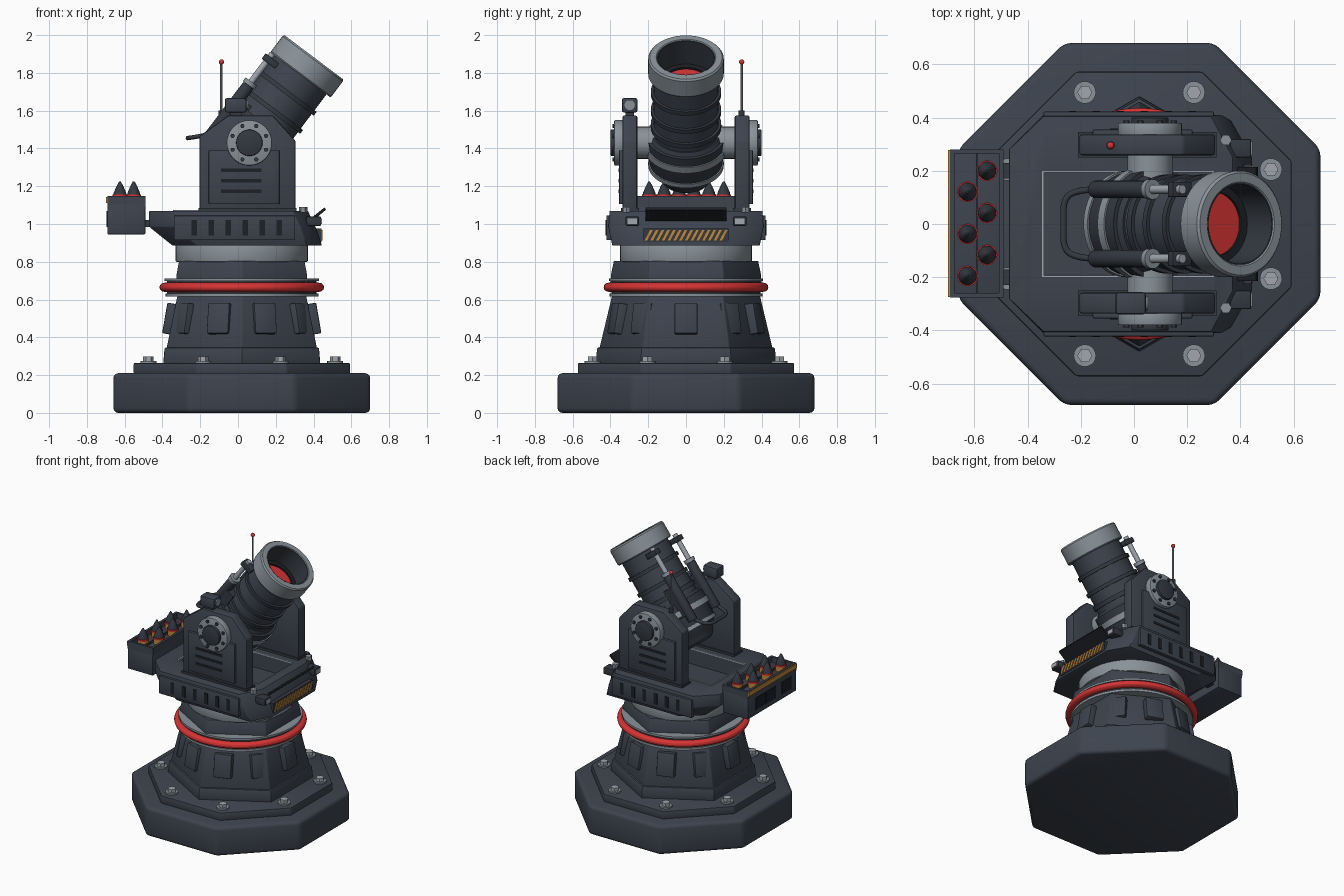
import bpy, bmesh, math
from mathutils import Matrix, Vector

if "Cube" in bpy.data.objects:
    bpy.data.objects.remove(bpy.data.objects["Cube"])

def material(name, r, g, b):
    m = bpy.data.materials.new(name)
    m.diffuse_color = (r, g, b, 1)
    m.use_nodes = True
    m.node_tree.nodes["Principled BSDF"].inputs["Base Color"].default_value = m.diffuse_color
    return m

SLATE = material("slate", 0.047, 0.057, 0.077)
DARK = material("dark slate", 0.034, 0.040, 0.052)
BLACK = material("near black", 0.012, 0.014, 0.018)
GREY = material("steel grey", 0.25, 0.29, 0.32)
PALE = material("pale steel", 0.36, 0.39, 0.43)
RED = material("red", 0.68, 0.035, 0.035)
ORANGE = material("orange", 0.55, 0.25, 0.04)
CX = 0.02                      # centre line of the pedestal
I = Matrix.Identity(4)
T = lambda x, y, z: Matrix.Translation((x, y, z))

def finish(name, bm, mat, bevel=0, seg=2, mx=I):
    bmesh.ops.recalc_face_normals(bm, faces=bm.faces)
    if bevel:
        sharp = [e for e in bm.edges if len(e.link_faces) == 2 and e.calc_face_angle() > 0.5]
        bmesh.ops.bevel(bm, geom=sharp, offset=bevel, segments=seg, profile=0.5, affect='EDGES')
    bm.transform(mx)
    me = bpy.data.meshes.new(name)
    bm.to_mesh(me)
    bm.free()
    me.materials.append(mat)
    ob = bpy.data.objects.new(name, me)
    bpy.context.collection.objects.link(ob)
    return ob

def lathe(name, prof, mat, n=32, a0=0.0, mx=I, closed=False, bevel=0, seg=2):
    """Spin (radius, height) points around local z."""
    bm = bmesh.new()
    rings = [[bm.verts.new((r * math.cos(a0 + 2 * math.pi * i / n), r * math.sin(a0 + 2 * math.pi * i / n), z))
              for i in range(n)] for r, z in prof]
    pairs = list(zip(rings, rings[1:])) + ([(rings[-1], rings[0])] if closed else [])
    for p, q in pairs:
        for i in range(n):
            j = (i + 1) % n
            bm.faces.new((p[i], p[j], q[j], q[i]))
    if not closed:
        for k in (0, -1):
            if prof[k][0] > 0:
                bm.faces.new(rings[k])
    bmesh.ops.remove_doubles(bm, verts=bm.verts, dist=1e-5)
    return finish(name, bm, mat, bevel, seg, mx)

def cyl(name, r, z0, z1, mat, n=24, mx=I, a0=0.0, r2=None, bevel=0, seg=2):
    return lathe(name, [(r, z0), (r if r2 is None else r2, z1)], mat, n, a0, mx, False, bevel, seg)

def box(name, x, y, z, mat, bevel=0, mx=I):
    bm = bmesh.new()
    bmesh.ops.create_cube(bm, size=1, matrix=T(sum(x) / 2, sum(y) / 2, sum(z) / 2)
                          @ Matrix.Diagonal((x[1] - x[0], y[1] - y[0], z[1] - z[0], 1)))
    return finish(name, bm, mat, bevel, 2, mx)

def prism(name, pts, d0, d1, mat, bevel=0, place=lambda u, v, d: (u, d, v)):
    """Extrude a flat outline; by default the outline is in x, z and runs along y."""
    bm = bmesh.new()
    a, b = ([bm.verts.new(place(u, v, d)) for u, v in pts] for d in (d0, d1))
    bm.faces.new(a)
    bm.faces.new(b)
    for i in range(len(pts)):
        j = (i + 1) % len(pts)
        bm.faces.new((a[i], a[j], b[j], b[i]))
    return finish(name, bm, mat, bevel)

def tube(name, pts, r, mat):
    cu = bpy.data.curves.new(name, 'CURVE')
    cu.dimensions, cu.bevel_depth, cu.bevel_resolution, cu.use_fill_caps = '3D', r, 3, True
    sp = cu.splines.new('NURBS')
    sp.points.add(len(pts) - 1)
    for p, co in zip(sp.points, pts):
        p.co = (*co, 1)
    sp.use_endpoint_u, sp.order_u = True, 3
    cu.materials.append(mat)
    ob = bpy.data.objects.new(name, cu)
    bpy.context.collection.objects.link(ob)

# --- octagonal base with anchor bolts
E, HEX = math.radians(22.5), math.radians(90)
k8 = 1 / math.cos(E)
P = T(CX, 0, 0)
cyl("base_slab", 0.68 * k8, 0, 0.21, SLATE, 8, P, E, bevel=0.025, seg=3)
cyl("base_plate", 0.572 * k8, 0.205, 0.265, SLATE, 8, P, E, bevel=0.008)
for i in range(8):
    a = E + i * math.pi / 4
    m = T(CX + 0.535 * math.cos(a), 0.535 * math.sin(a), 0)
    cyl("bolt_washer", 0.042, 0.26, 0.275, GREY, 20, m)
    cyl("bolt_head", 0.028, 0.275, 0.298, PALE, 6, m)

# --- hexagonal pedestal
lathe("pedestal_foot", [(0.48, 0.26), (0.472, 0.345)], SLATE, 6, HEX, P, bevel=0.006)
lathe("pedestal_body", [(0.46, 0.34), (0.392, 0.625)], SLATE, 6, HEX, P, bevel=0.006)
lathe("pedestal_neck", [(0.402, 0.68), (0.398, 0.735), (0.383, 0.805)], SLATE, 6, HEX, P, bevel=0.005)
for i in range(10):
    m = P @ Matrix.Rotation(i * math.pi / 5, 4, 'Z') @ T(0.39, 0, 0.5) @ Matrix.Rotation(-0.17, 4, 'Y')
    box("pedestal_panel", (-0.05, 0.018), (-0.06, 0.06), (-0.082, 0.082), SLATE, 0.007, m)
cyl("lower_flange", 0.405, 0.615, 0.632, GREY, 48, P)
cyl("ring_core", 0.395, 0.625, 0.705, DARK, 48, P)
cyl("upper_flange", 0.408, 0.698, 0.712, GREY, 48, P)
lathe("red_ring", [(0.41 + 0.026 * math.cos(t * math.pi / 6), 0.665 + 0.024 * math.sin(t * math.pi / 6))
                   for t in range(12)], RED, 64, 0, P, True)
cyl("slewing_collar", 0.35, 0.80, 0.89, GREY, 48, P, bevel=0.006)

# --- deck: hull of an octagonal plan at three heights, with a sunken pocket
bm = bmesh.new()
for z, xb, xf, w in ((1.07, -0.47, 0.37, 0.405), (0.985, -0.47, 0.41, 0.41), (0.885, -0.345, 0.445, 0.39)):
    for s in (1, -1):
        for x, y in ((xb, 0.28), (xb + 0.13, w), (xf - 0.08, w), (xf, 0.25)):
            bm.verts.new((x, s * y, z))
bmesh.ops.convex_hull(bm, input=bm.verts)
bmesh.ops.dissolve_limit(bm, angle_limit=0.02, verts=bm.verts, edges=bm.edges)
deck = finish("deck", bm, SLATE, 0.005)
cutter = box("pocket_cutter", (-0.34, 0.30), (-0.195, 0.195), (0.96, 1.2), DARK)
cutter.hide_render = True
cutter.display_type = 'WIRE'
mod = deck.modifiers.new("pocket", 'BOOLEAN')
mod.operation, mod.object, mod.solver = 'DIFFERENCE', cutter, 'EXACT'
bpy.context.view_layer.objects.active = deck
bpy.ops.object.modifier_apply(modifier="pocket")
box("pocket_trim_back", (-0.345, -0.338), (-0.2, 0.2), (1.065, 1.074), PALE)
for s in (1, -1):
    ys = lambda a, b: tuple(sorted((s * a, s * b)))
    box("pocket_trim_side", (-0.345, 0.30), ys(0.194, 0.2), (1.065, 1.074), PALE)
    box("deck_side_plate", (-0.34, 0.30), ys(0.39, 0.422), (0.915, 1.045), SLATE, 0.005)
    for i in range(6):
        x = -0.245 + i * 0.09
        box("side_plate_slot", (x, x + 0.028), ys(0.42, 0.425), (0.94, 1.02), BLACK)
    box("headlight_body", (0.36, 0.44), ys(0.25, 0.32), (0.99, 1.04), DARK, 0.006)
    box("headlight_lens", (0.438, 0.446), ys(0.26, 0.31), (1.0, 1.03), PALE)
    cyl("deck_bolt", 0.022, 1.06, 1.09, GREY, 6, T(0.345, s * 0.315, 0))

# --- hazard bumper and tilted splash flap at the front of the deck
box("bumper", (0.37, 0.442), (-0.225, 0.225), (0.905, 0.975), DARK)
for i in range(14):
    y = -0.22 + i * 0.0305
    prism("hazard_stripe", [(y, 0.912), (y + 0.014, 0.912), (y + 0.044, 0.968), (y + 0.03, 0.968)], 0.44, 0.447,
          ORANGE, place=lambda u, v, d: (d, min(u, 0.222), v))
prism("splash_flap", [(0.355, 1.005), (0.365, 0.99), (0.465, 1.075), (0.458, 1.088)], -0.215, 0.215, BLACK)

# --- trunnion towers
for s in (1, -1):
    ys = lambda a, b: tuple(sorted((s * a, s * b)))
    prism("tower", [(-0.205, 1.06), (-0.205, 1.465), (-0.05, 1.575), (0.185, 1.575), (0.305, 1.44), (0.305, 1.06)],
          s * 0.258, s * 0.337, SLATE, 0.01)
    box("tower_foot", (-0.21, 0.31), ys(0.25, 0.345), (1.06, 1.085), DARK)
    box("tower_panel", (-0.155, 0.22), ys(0.33, 0.355), (1.105, 1.39), SLATE, 0.006)
    for z in (1.175, 1.23, 1.285):
        box("louvre", (-0.09, 0.125), ys(0.352, 0.358), (z - 0.01, z + 0.008), BLACK)
    m = T(0.06, 0, 1.43) @ Matrix.Rotation(-s * math.pi / 2, 4, 'X')
    cyl("trunnion_axle", 0.085, 0.12, 0.262, GREY, 32, m)
    cyl("trunnion_disc", 0.12, 0.33, 0.38, GREY, 40, m, bevel=0.005)
    cyl("trunnion_hub", 0.07, 0.37, 0.40, DARK, 32, m, bevel=0.005)
    for i in range(8):
        a = i * math.pi / 4 + E
        cyl("trunnion_bolt", 0.012, 0.375, 0.389, DARK, 6, m @ T(0.096 * math.cos(a), 0.096 * math.sin(a), 0))

# --- barrel, in a frame tilted along the bore
B = T(0.06, 0, 1.43) @ Matrix.Rotation(math.radians(37), 4, 'Y')
lathe("breech", [(0, -0.255), (0.10, -0.255), (0.13, -0.235), (0.15, -0.19), (0.185, -0.15), (0.195, -0.12),
                 (0.2, 0.04), (0.18, 0.07), (0, 0.07)], DARK, 40, 0, B)
lathe("barrel", [(0, 0.02), (0.172, 0.02), (0.172, 0.46), (0.15, 0.46), (0.15, 0.385), (0, 0.385)], SLATE, 40, 0, B)
for t0, t1, r, mat in ((-0.15, -0.125, 0.2, GREY), (-0.04, 0.0, 0.217, GREY), (0.0, 0.05, 0.21, DARK),
                       (0.10, 0.13, 0.186, DARK), (0.20, 0.225, 0.186, DARK), (0.32, 0.345, 0.186, DARK)):
    lathe("barrel_band", [(0.15, t0), (r, t0), (r, t1), (0.15, t1)], mat, 40, 0, B, True)
lathe("muzzle_ring", [(0.152, 0.45), (0.195, 0.45), (0.2, 0.457), (0.2, 0.557), (0.192, 0.567), (0.158, 0.567),
                      (0.152, 0.56)], GREY, 48, 0, B, True)
lathe("bore_lining", [(0.149, 0.38), (0.153, 0.38), (0.153, 0.563), (0.149, 0.563)], DARK, 48, 0, B, True)
cyl("bore_charge", 0.12, 0.38, 0.398, RED, 32, B)
lathe("bore_step", [(0.12, 0.38), (0.15, 0.38), (0.15, 0.41), (0.12, 0.41)], BLACK, 32, 0, B, True)

# --- recoil cylinders over the barrel, and the breech loop
for s in (1, -1):
    R = B @ T(-0.186, s * 0.13, 0)
    cyl("recoil_cylinder", 0.033, -0.1, 0.24, DARK, 20, R, bevel=0.006)
    cyl("recoil_collar", 0.038, 0.24, 0.265, GREY, 20, R)
    cyl("recoil_rod", 0.017, 0.26, 0.45, PALE, 16, R)
    box("recoil_bracket", (-0.03, 0.06), (-0.028, 0.028), (0.395, 0.43), DARK, 0.004, R)
    box("recoil_saddle", (-0.005, 0.08), (-0.028, 0.028), (-0.05, 0.16), DARK, 0, R)
tube("breech_loop", [(-0.13, -0.13, 1.48), (-0.2, -0.13, 1.465), (-0.265, -0.1, 1.455), (-0.265, 0, 1.455),
                     (-0.265, 0.1, 1.455), (-0.2, 0.13, 1.465), (-0.13, 0.13, 1.48)], 0.012, DARK)

# --- antenna and sight on the towers
cyl("antenna_base", 0.016, 1.57, 1.6, DARK, 16, T(-0.088, 0.295, 0))
cyl("antenna", 0.006, 1.57, 1.855, GREY, 10, T(-0.088, 0.295, 0))
lathe("antenna_tip", [(0.014 * math.sin(i * math.pi / 8), 1.858 - 0.014 * math.cos(i * math.pi / 8))
                      for i in range(9)], RED, 16, 0, T(-0.088, 0.295, 0))
box("sight_body", (-0.07, 0.045), (-0.34, -0.256), (1.59, 1.667), SLATE, 0.012)
box("sight_mount", (-0.04, 0.02), (-0.32, -0.275), (1.56, 1.6), DARK)
cyl("sight_lens", 0.027, 0, 0.012, GREY, 20, T(0.04, -0.298, 1.63) @ Matrix.Rotation(math.pi / 2, 4, 'Y'))

# --- ammunition box with six shells, hung behind the deck
box("ammo_box", (-0.692, -0.49), (-0.276, 0.28), (0.945, 1.108), SLATE, 0.006)
for x, y in (((-0.692, -0.675), (-0.276, 0.28)), ((-0.507, -0.49), (-0.276, 0.28)),
             ((-0.692, -0.49), (-0.276, -0.26)), ((-0.692, -0.49), (0.264, 0.28))):
    box("ammo_box_rim", x, y, (1.09, 1.147), SLATE)
box("ammo_divider", (-0.593, -0.587), (-0.265, 0.265), (1.1, 1.125), DARK)
box("ammo_hazard_strip", (-0.699, -0.691), (-0.274, 0.278), (1.112, 1.142), ORANGE)
for y in (-0.15, 0.03, 0.15):
    box("ammo_window", (-0.697, -0.69), (y - 0.065, y + 0.045), (0.985, 1.07), BLACK)
for y in (-0.2, 0.2):
    box("ammo_bracket", (-0.5, -0.455), (y - 0.03, y + 0.03), (0.985, 1.02), DARK)
for i in range(6):
    m = T(-0.552 if i % 2 == 0 else -0.625, 0.2 - i * 0.079, 0)
    cyl("shell_case", 0.036, 1.1, 1.145, ORANGE, 20, m)
    cyl("shell_band", 0.039, 1.143, 1.155, RED, 20, m)
    lathe("shell_nose", [(0.035, 1.15), (0.033, 1.165), (0.018, 1.2), (0.004, 1.226)], DARK, 20, 0, m)

# --- smooth round parts, keep edges sharp
bpy.ops.object.select_all(action='DESELECT')
for ob in bpy.context.scene.objects:
    if ob.type == 'MESH':
        ob.select_set(True)
bpy.context.view_layer.objects.active = deck
bpy.ops.object.shade_smooth_by_angle(angle=math.radians(30))
